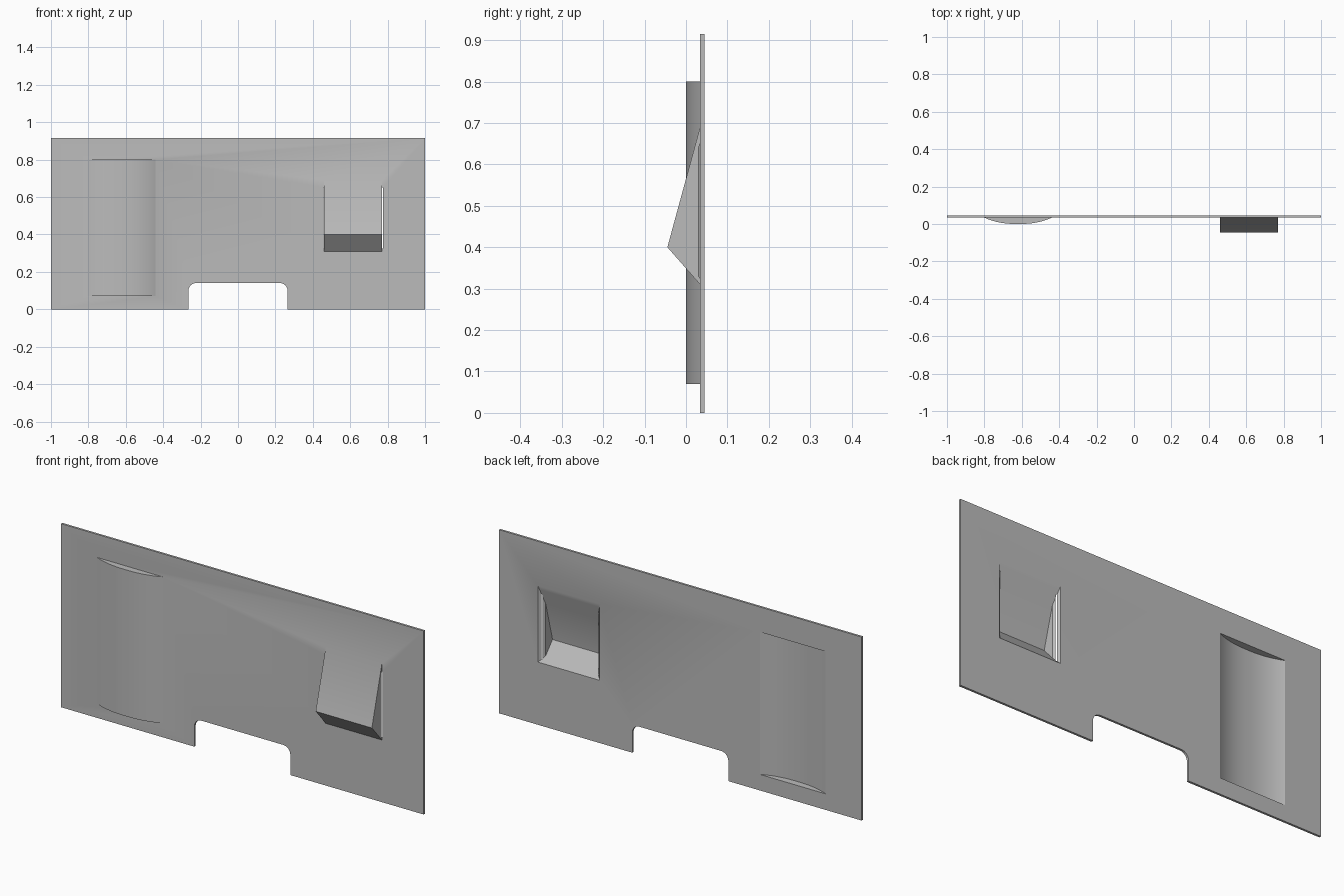
import bpy, math
from mathutils import Vector

cube = bpy.data.objects.get("Cube")
if cube:
    bpy.data.objects.remove(cube)

FRONT, BACK, WALL = 0.034, 0.045, 0.01

grey = bpy.data.materials.new("light grey plastic")
grey.use_nodes = True
grey.diffuse_color = (0.5, 0.5, 0.5, 1)
grey.node_tree.nodes["Principled BSDF"].inputs["Base Color"].default_value = (0.5, 0.5, 0.5, 1)


def loft(name, sections):
    """Closed solid through matching rings of points."""
    n = len(sections[0])
    verts = [p for ring in sections for p in ring]
    faces = [list(range(n)), list(range(len(verts) - n, len(verts)))[::-1]]
    for s in range(len(sections) - 1):
        for i in range(n):
            a, b = s * n + i, s * n + (i + 1) % n
            faces.append([b, a, a + n, b + n])
    mesh = bpy.data.meshes.new(name)
    mesh.from_pydata(verts, [], faces)
    mesh.materials.append(grey)
    obj = bpy.data.objects.new(name, mesh)
    bpy.context.collection.objects.link(obj)
    # consistent outward normals
    import bmesh
    bm = bmesh.new()
    bm.from_mesh(mesh)
    bmesh.ops.remove_doubles(bm, verts=bm.verts, dist=1e-6)
    bmesh.ops.recalc_face_normals(bm, faces=bm.faces)
    bm.to_mesh(mesh)
    bm.free()
    return obj


def combine(target, tool, operation):
    mod = target.modifiers.new(tool.name, 'BOOLEAN')
    mod.operation, mod.object, mod.solver = operation, tool, 'EXACT'
    bpy.context.view_layer.objects.active = target
    bpy.ops.object.modifier_apply(modifier=mod.name)
    bpy.data.objects.remove(tool)


# Flat panel with a round-cornered notch in the bottom edge
R, NX, NZ = 0.04, 0.265, 0.14
corner = [(NX - R + R * math.cos(a), NZ - R + R * math.sin(a))
          for a in [math.pi / 2 * i / 8 for i in range(9)]]
half = [(NX, 0)] + corner
outline = [(1, 0), (1, 0.915), (-1, 0.915), (-1, 0)]
outline += [(-x, z) for x, z in half] + half[::-1]
panel = loft("door_panel", [[(x, y, z) for x, z in outline] for y in (FRONT, BACK)])


# Shallow curved bulge, upright
def bulge(name, shift, z0, z1, y_end):
    steps = 40
    arc = []
    for i in range(steps + 1):
        t = -math.cos(math.pi * i / steps)
        arc.append((-0.62 + 0.18 * t, FRONT * abs(t) ** 2.4 + shift))
    arc = [(arc[0][0], y_end)] + arc + [(arc[-1][0], y_end)]
    return loft(name, [[(x, y, z) for x, y in arc] for z in (z0, z1)])


# Wedge-shaped hood: z limits at a given depth
TIP_Y, TIP_Z = -0.045, 0.40
UP, DOWN = 0.29 / 0.079, 0.09 / 0.079


def hood_ring(y, tip_y, tip_z, x0, x1):
    lo, hi = tip_z - DOWN * (y - tip_y), tip_z + UP * (y - tip_y)
    return [(x0, y, lo), (x1, y, lo), (x1, y, hi), (x0, y, hi)]


def hood(name):
    pts = [(TIP_Y, TIP_Z), (0.038, TIP_Z + UP * (0.038 - TIP_Y)),
           (0.038, TIP_Z - DOWN * (0.038 - TIP_Y))]
    return loft(name, [[(x, y, z) for y, z in pts] for x in (0.46, 0.77)])


def hood_hollow(name):
    # inner tip keeps an even wall on both slopes
    up_shift = WALL * math.hypot(1, UP)
    down_shift = WALL * math.hypot(1, DOWN)
    tip_y = TIP_Y + (up_shift + down_shift) / (UP + DOWN)
    tip_z = TIP_Z - up_shift + UP * (tip_y - TIP_Y)
    r = 0.025
    rings = []
    for i in range(9):
        a = math.pi / 2 * i / 8
        y, flare = BACK - r * math.sin(a), r * (1 - math.cos(math.pi / 2 - a))
        rings.append(hood_ring(y, tip_y, tip_z, 0.47 - flare, 0.76 + flare))
    rings.insert(0, hood_ring(BACK + 0.005, tip_y, tip_z, 0.47 - r, 0.76 + r))
    rings.append(hood_ring(tip_y + 0.0005, tip_y, tip_z, 0.47, 0.76))
    return loft(name, rings)


combine(panel, bulge("bulge_shell", 0, 0.07, 0.80, 0.039), 'UNION')
combine(panel, hood("hood_shell"), 'UNION')
combine(panel, bulge("bulge_hollow", WALL, 0.08, 0.79, 0.06), 'DIFFERENCE')
combine(panel, hood_hollow("hood_hollow"), 'DIFFERENCE')

bpy.ops.object.select_all(action='DESELECT')
panel.select_set(True)
bpy.context.view_layer.objects.active = panel
bpy.ops.object.shade_smooth_by_angle(angle=math.radians(30))
